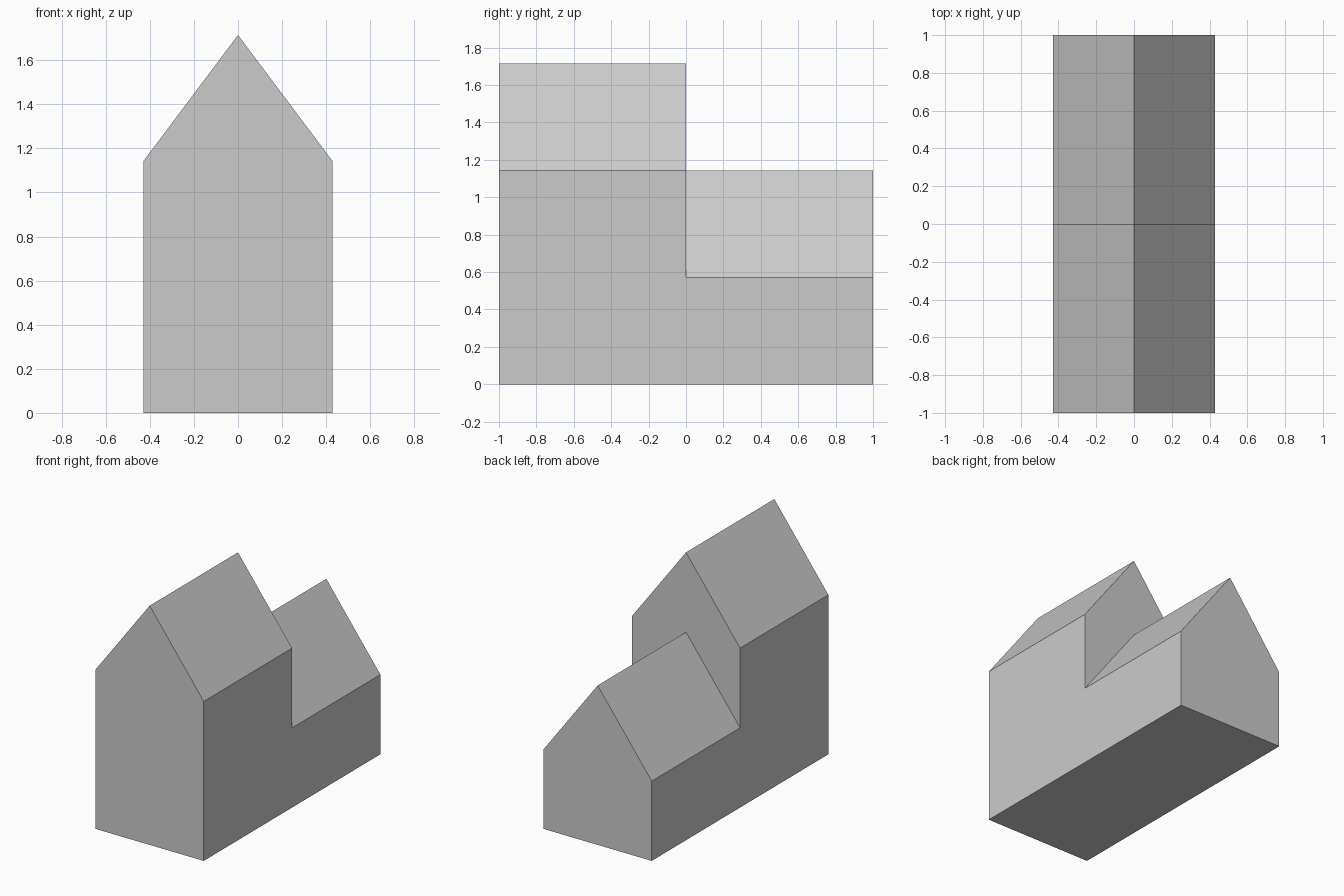
import bpy, bmesh

if "Cube" in bpy.data.objects:
    bpy.data.objects.remove(bpy.data.objects["Cube"])

W = 3 / 7    # half width
H = 4 / 7    # storey height, also the roof rise

bm = bmesh.new()


def roof_line(y, eaves):
    """Left eave, ridge, right eave at one depth."""
    return [bm.verts.new(p) for p in ((-W, y, eaves), (0, y, eaves + H), (W, y, eaves))]


def floor_line(y):
    return [bm.verts.new((x, y, 0)) for x in (-W, W)]


# Roof lines from front to back: tall house, then low wing
roofs = [roof_line(y, e) for y, e in ((-1, 2 * H), (0, 2 * H), (0, H), (1, H))]
front, back = floor_line(-1), floor_line(1)

# Roof slopes of both sections
for a, b in ((roofs[0], roofs[1]), (roofs[2], roofs[3])):
    for i in (0, 1):
        bm.faces.new((a[i], a[i + 1], b[i + 1], b[i]))

# Stepped gable between tall house and low wing
bm.faces.new(roofs[1] + roofs[2][::-1])

# Front and back gable walls, and the floor
for floor, roof in ((front, roofs[0]), (back, roofs[3])):
    bm.faces.new([floor[0]] + roof + [floor[1]])
bm.faces.new(front + back[::-1])

# L-shaped side walls
for side, eave in ((0, 0), (1, 2)):
    bm.faces.new([front[side]] + [r[eave] for r in roofs] + [back[side]])

bmesh.ops.recalc_face_normals(bm, faces=bm.faces)
mesh = bpy.data.meshes.new("stepped_house")
bm.to_mesh(mesh)
bm.free()
bpy.context.collection.objects.link(bpy.data.objects.new("stepped_house", mesh))
